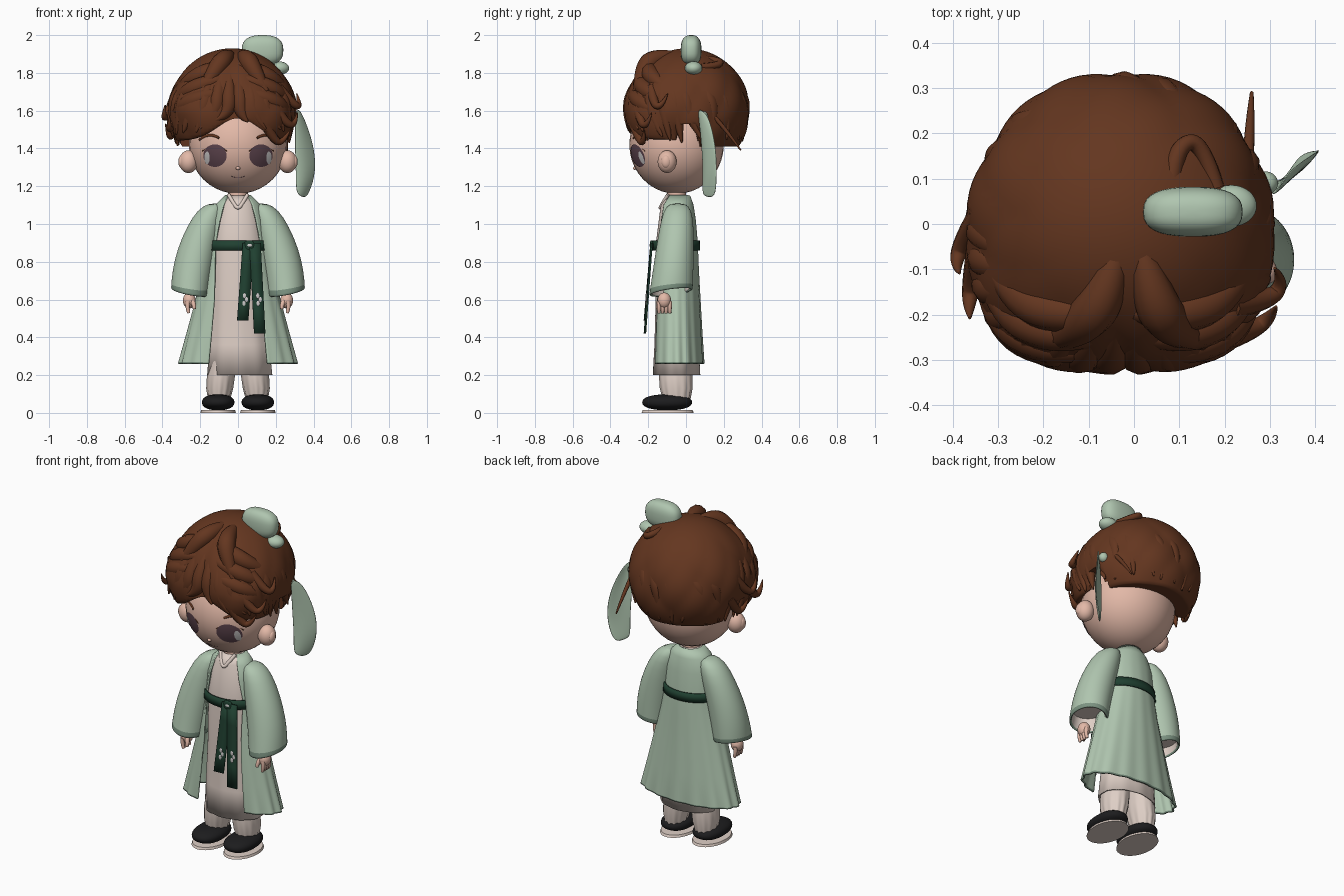
import bpy, bmesh, math, random
from math import sin, cos, pi, sqrt, radians
from mathutils import Vector

random.seed(4)
if "Cube" in bpy.data.objects:
    bpy.data.objects.remove(bpy.data.objects["Cube"])


def material(name, *rgb):
    m = bpy.data.materials.new(name)
    m.use_nodes = True
    m.diffuse_color = (*rgb, 1)
    m.node_tree.nodes["Principled BSDF"].inputs["Base Color"].default_value = (*rgb, 1)
    return m


GREEN = material("pale_green_cloth", .43, .56, .43)
TRIM = material("grey_green_trim", .2, .29, .22)
SASH = material("dark_green_sash", .014, .051, .03)
WHITE = material("warm_white_cloth", .73, .62, .56)
SKIN = material("skin", .77, .485, .39)
HAIR = material("brown_hair", .127, .037, .014)
BLACK = material("black_shoe", .012, .012, .013)
IRIS = material("plum_eye", .11, .058, .075)
GLINT = material("eye_glint", .6, .58, .58)


def finish(ob, mats, thick=0, subsurf=0, angle=50):
    for m in mats:
        ob.data.materials.append(m)
    bpy.ops.object.select_all(action='DESELECT')
    ob.select_set(True)
    bpy.context.view_layer.objects.active = ob
    if ob.type == 'CURVE':
        bpy.ops.object.convert(target='MESH')
        ob = bpy.context.object
    bpy.ops.object.shade_smooth_by_angle(angle=radians(angle))
    if thick:
        mod = ob.modifiers.new("thickness", 'SOLIDIFY')
        mod.thickness, mod.offset = thick, 0
    if subsurf:
        ob.modifiers.new("smooth", 'SUBSURF').levels = subsurf
    return ob


def from_bmesh(name, bm, mats, **kw):
    bmesh.ops.recalc_face_normals(bm, faces=bm.faces)
    me = bpy.data.meshes.new(name)
    bm.to_mesh(me)
    bm.free()
    ob = bpy.data.objects.new(name, me)
    bpy.context.collection.objects.link(ob)
    return finish(ob, mats, **kw)


def ball(name, loc, radii, mat, power=1):
    """Ellipsoid; a power under 1 makes it boxier."""
    bm = bmesh.new()
    bmesh.ops.create_uvsphere(bm, u_segments=32, v_segments=20, radius=1)
    for v in bm.verts:
        v.co = [c + r * math.copysign(abs(p) ** power, p) for c, r, p in zip(loc, radii, v.co)]
    return from_bmesh(name, bm, [mat])


def loft(name, rows, mats, n=40, caps="", fold=0, count=0, tilt=0, lean=0, trim_rows=0, **kw):
    """Rows of (z, cx, cy, rx, ry[, half width of the front opening])."""
    bm = bmesh.new()
    rings = []
    for k, (z, cx, cy, rx, ry, *gap) in enumerate(rows):
        f = k / (len(rows) - 1)
        a0 = math.asin(gap[0] / rx) if gap else 0
        ring = []
        for i in range(n + (1 if gap else 0)):
            a = a0 + (2 * pi - 2 * a0) * i / n
            w = 1 + fold * f * f * cos(count * a)
            ring.append(bm.verts.new((cx + rx * w * sin(a), cy - ry * w * cos(a),
                                      z + f * (lean * sin(a) - tilt * cos(a)))))
        rings.append(ring)
    for k, (p, q) in enumerate(zip(rings, rings[1:])):
        m = len(p)
        for i in range(n):
            face = bm.faces.new((p[i], p[(i + 1) % m], q[(i + 1) % m], q[i]))
            face.material_index = int(k >= len(rows) - 1 - trim_rows)
    if "t" in caps:
        bm.faces.new(rings[0])
    if "b" in caps:
        bm.faces.new(rings[-1])
    return from_bmesh(name, bm, mats, **kw)


def tube(name, pts, radii, mat):
    cu = bpy.data.curves.new(name, 'CURVE')
    cu.dimensions, cu.bevel_depth, cu.bevel_resolution = '3D', 1, 3
    cu.use_fill_caps, cu.resolution_u = True, 6
    sp = cu.splines.new('NURBS')
    sp.points.add(len(pts) - 1)
    for p, co, r in zip(sp.points, pts, radii):
        p.co, p.radius = (*co, 1), r
    sp.order_u, sp.use_endpoint_u = 3, True
    ob = bpy.data.objects.new(name, cu)
    bpy.context.collection.objects.link(ob)
    return finish(ob, [mat])


def sheet(name, rows, mat, **kw):
    """Cloth sheet through rows of points."""
    bm = bmesh.new()
    grid = [[bm.verts.new(p) for p in r] for r in rows]
    for p, q in zip(grid, grid[1:]):
        for i in range(len(p) - 1):
            bm.faces.new((p[i], p[i + 1], q[i + 1], q[i]))
    from_bmesh(name, bm, [mat], **kw)


# Head and painted face
HEAD, HR = Vector((0, -.05, 1.42)), Vector((.26, .25, .26))
ball("head", HEAD, HR, SKIN)
loft("neck", [(1.2, 0, -.05, .05, .05), (1.1, 0, -.05, .055, .052)], [SKIN], caps="tb")


def on_face(x, z, lift=.003):
    s = max(0, 1 - (x / HR.x) ** 2 - ((z - HEAD.z) / HR.z) ** 2)
    return (x, HEAD.y - HR.y * sqrt(s) - lift, z)


def face_patch(name, cx, cz, rx, rz, mat, lift):
    bm = bmesh.new()
    rings = [[bm.verts.new(on_face(cx + rx * t * sin(a), cz + rz * t * cos(a), lift))
              for a in (2 * pi * i / 28 for i in range(28))] for t in (.1, .4, .7, 1)]
    bm.faces.new(rings[0])
    for p, q in zip(rings, rings[1:]):
        for i in range(28):
            bm.faces.new((p[i], p[i - 1], q[i - 1], q[i]))
    from_bmesh(name, bm, [mat])


def face_line(name, pts, r, mat):
    tube(name, [on_face(*p, 0) for p in pts], [r * .5] + [r] * (len(pts) - 2) + [r * .5], mat)


for s, side in ((1, "left"), (-1, "right")):
    ball(side + "_ear", (s * .262, -.1, 1.33), (.05, .05, .06), SKIN)
    ball(side + "_inner_ear", (s * .298, -.105, 1.33), (.018, .026, .034), SKIN)
    face_patch(side + "_eye", s * .122, 1.362, .062, .06, IRIS, .003)
    face_patch(side + "_eye_glint", s * .164, 1.35, .014, .034, GLINT, .006)
    face_line(side + "_lash", [(s * .06, 1.385), (s * .12, 1.445), (s * .19, 1.385)], .005, HAIR)
    face_line(side + "_brow", [(s * .1, 1.455), (s * .15, 1.488), (s * .205, 1.445)], .011, HAIR)
face_line("mouth", [(-.04, 1.255), (0, 1.235), (.04, 1.255)], .002, IRIS)
ball("nose", on_face(0, 1.295), (.012, .008, .009), SKIN)

# Hair cap with swirling ridges, fuller at the front corners, and a flat underside
HC, RR = Vector((-.03, .005, 1.6)), Vector((.335, .33, .33))


def bulge(a, z):
    if abs(a) > pi / 2:
        return 1
    return 1 + .12 * sin(2 * a) ** 2 * min(1, max(0, (1.85 - z) / .25))


bm = bmesh.new()
bmesh.ops.create_uvsphere(bm, u_segments=96, v_segments=56, radius=1)
for v in bm.verts:
    d = v.co.copy()
    a = math.atan2(d.x, -d.y)
    flat = sqrt(max(0, 1 - d.z ** 2))
    ridge = abs(sin(3 * a + 2.5 * d.z)) + .5 * abs(sin(6 * a - 4 * d.z)) - .85
    k = bulge(a, HC.z + RR.z * d.z) + flat ** 2 * (.035 * ridge - .07 * math.exp(-(a / .13) ** 2))
    co = HC + Vector((d.x * RR.x * k, d.y * RR.y * k, d.z * RR.z))
    if co.y > .06:
        low = 1.41
    elif co.y > -.05:
        low = 1.53
    else:
        low = 1.44 + .12 * math.exp(-(co.x / .15) ** 2)
    co.z = max(co.z, low)
    v.co = co
from_bmesh("hair_cap", bm, [HAIR], angle=60)


def on_hair(deg, z, k):
    a = radians(deg)
    s = k * bulge(a, z) * sqrt(max(0, 1 - ((z - HC.z) / RR.z) ** 2))
    return (HC.x + RR.x * s * sin(a), HC.y - RR.y * s * cos(a), z)


def lock(name, deg, tip, flick, r, out=1.0):
    tube(name, [on_hair(deg * .8, 1.8, .88), on_hair(deg * .95, 1.7, .91), on_hair(deg, 1.58, .92),
                on_hair(deg + flick, tip, out)], [r * .4, r, r * .9, .004], HAIR)


# Fringe, back locks and waves swept from the parting
for deg in range(-100, 101, 12):
    edge = min(1, abs(deg) / 75)
    lock("fringe_lock", deg, 1.54 - .11 * edge + random.uniform(-.02, .02),
         math.copysign(random.uniform(4, 14), deg), .045, 1.0 + .05 * edge)
for deg in range(118, 250, 16):
    lock("back_lock", deg, 1.42 + random.uniform(0, .03), random.uniform(-9, 9), .04, 1.02)
for s in (1, -1):
    for top in (1.84, 1.77, 1.7):
        tube("swept_wave", [on_hair(s * 8, top, .88), on_hair(s * 28, top - .02, .95),
                            on_hair(s * 55, top - .09, .95), on_hair(s * 85, top - .17, .97)],
             [.02, .05, .045, .008], HAIR)
    tube("crown_wave", [(s * .02 - .01, -.03, 1.89), (s * .05 - .01, -.16, 1.89),
                        (s * .1 - .02, -.23, 1.82), (s * .17 - .02, -.26, 1.7)],
         [.02, .05, .05, .02], HAIR)
for deg, z in ((-75, 1.6), (-60, 1.54), (-85, 1.5), (70, 1.66), (58, 1.56), (50, 1.47)):
    tube("flyaway_curl", [on_hair(deg - 18, z + .06, .93), on_hair(deg - 8, z - .04, 1.05),
                          on_hair(deg, z - .03, 1.1), on_hair(deg + 3, z + .03, 1.08)],
         [.03, .022, .014, .003], HAIR)
tube("topknot_loop", [(.08, .08, 1.87), (.09, .17, 1.87), (.15, .19, 1.84), (.18, .08, 1.83)],
     [.025, .018, .018, .02], HAIR)
tube("temple_strand", [(.25, .1, 1.62), (.255, .2, 1.52), (.26, .29, 1.39)], [.012, .014, .004], HAIR)

# Hair ornament and ribbon
ball("topknot_wrap", (.13, .027, 1.92), (.11, .055, .08), GREEN, .78)
ball("topknot_knot", (.215, .04, 1.825), (.056, .046, .036), GREEN)
ball("ribbon_knot", (.29, .09, 1.57), (.028, .026, .028), GREEN)
sheet("hair_ribbon", [((.305, .06, 1.61), (.325, .08, 1.61), (.34, .115, 1.58)),
                      ((.3, .075, 1.5), (.34, .09, 1.5), (.38, .145, 1.49)),
                      ((.3, .085, 1.38), (.35, .1, 1.38), (.412, .165, 1.37)),
                      ((.305, .09, 1.26), (.36, .105, 1.25), (.412, .165, 1.25)),
                      ((.305, .085, 1.16), (.335, .1, 1.14), (.365, .16, 1.13))],
      GREEN, thick=.008, subsurf=2)

# Robe, coat and belt
loft("inner_robe", [(1.15, 0, -.05, .055, .055), (1.1, 0, -.055, .1, .075), (.9, 0, -.055, .135, .1),
                    (.6, 0, -.05, .142, .106), (.36, .005, -.05, .158, .112), (.2, .01, -.05, .17, .12)],
     [WHITE], n=60, fold=.015, count=10, thick=.008)
loft("coat", [(1.15, 0, -.045, .065, .062, .05), (1.1, 0, -.05, .115, .085, .075),
              (1.02, 0, -.053, .143, .1, .095), (.9, 0, -.053, .15, .11, .118),
              (.75, 0, -.052, .18, .115, .12), (.6, 0, -.05, .218, .121, .125),
              (.43, 0, -.048, .262, .128, .14), (.268, 0, -.045, .305, .135, .155),
              (.26, 0, -.045, .307, .135, .157)],
     [GREEN, TRIM], n=96, fold=.025, count=16, trim_rows=1, thick=.01)
tube("collar", [(-.05, -.095, 1.155), (-.03, -.118, 1.12), (0, -.142, 1.075), (.03, -.118, 1.12),
                (.05, -.095, 1.155)], [.01] * 5, WHITE)
loft("belt", [(.912, 0, -.053, .158, .122), (.86, 0, -.053, .164, .124)], [SASH], thick=.008)
for name, x, low, shift in (("short_sash", .055, .49, -.03), ("long_sash", .09, .42, .025)):
    sheet(name, [((x - .03 + shift * t, -.185 - .035 * t, .9 + (low - .9) * t),
                  (x + .03 + shift * t, -.18 - .035 * t, .9 + (low - .9) * t))
                 for t in (0, .25, .5, .75, 1)], SASH, thick=.008)
    for i in range(3):
        z = .62 - i * .02
        t = (.9 - z) / (.9 - low)
        ball("sash_leaf", (x + shift * t + (.012 if i % 2 else 0), -.187 - .035 * t, z),
             (.009, .003, .014), GLINT)
ball("belt_knot", (.06, -.182, .885), (.028, .009, .028), SASH, .7)
ball("belt_leaf", (.062, -.19, .887), (.014, .003, .008), GLINT)

# Arms, legs and shoes
for s, side in ((1, "left"), (-1, "right")):
    loft(side + "_sleeve", [(1.105, s * .12, -.045, .03, .04), (1.07, s * .145, -.045, .065, .07),
                            (.98, s * .182, -.05, .082, .085), (.86, s * .22, -.06, .095, .095),
                            (.74, s * .245, -.07, .097, .103), (.655, s * .254, -.078, .094, .108),
                            (.637, s * .255, -.08, .094, .11)],
         [GREEN, TRIM], caps="t", tilt=.015, lean=s * .018, trim_rows=1, thick=.012, subsurf=1)
    loft(side + "_sleeve_lining", [(.7, s * .25, -.075, .085, .096), (.645, s * .255, -.08, .085, .1)],
         [WHITE], caps="t", tilt=.015, lean=s * .018)
    ball(side + "_palm", (s * .258, -.115, .595), (.034, .036, .042), SKIN)
    for i in range(4):
        y = -.143 + i * .019
        tube(side + "_finger", [(s * .265, y, .59), (s * .27, y, .555), (s * .26, y, .528)],
             [.012, .012, .008], SKIN)
    tube(side + "_thumb", [(s * .247, -.13, .6), (s * .23, -.148, .575), (s * .232, -.15, .55)],
         [.014, .013, .008], SKIN)
    loft(side + "_trouser", [(.3, s * .08, -.055, .066, .085), (.2, s * .09, -.055, .074, .088),
                             (.13, s * .097, -.052, .07, .085), (.07, s * .1, -.05, .056, .07)],
         [WHITE], n=64, caps="tb", fold=.05, count=12)
    ball(side + "_shoe", (s * .105, -.1, .056), (.086, .132, .042), BLACK, .88)
    loft(side + "_sole", [(.014, s * .105, -.097, .09, .132), (0, s * .105, -.097, .094, .138)],
         [WHITE], caps="tb")
